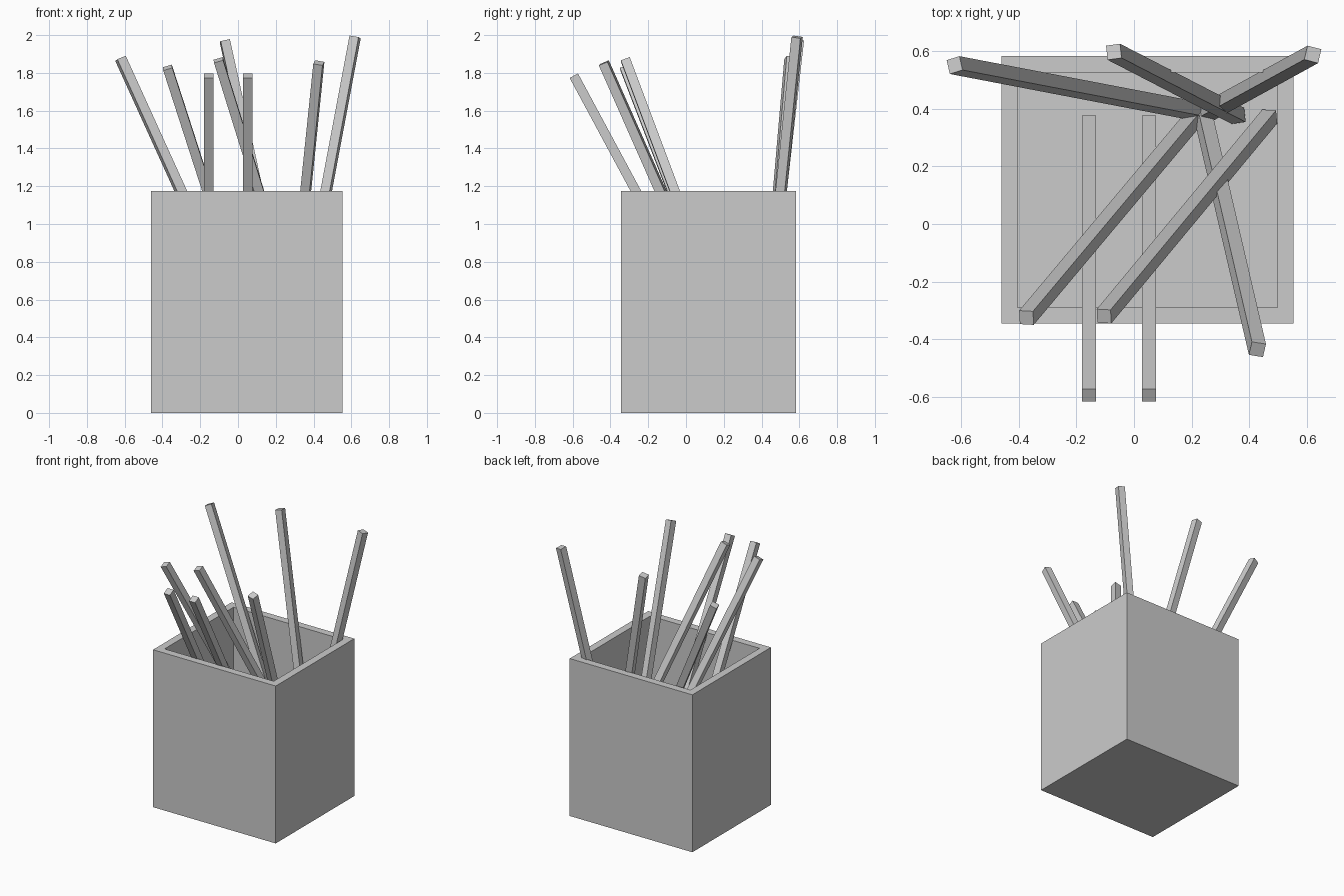
import bpy, bmesh
from math import radians
from mathutils import Vector, Quaternion, Matrix

if "Cube" in bpy.data.objects:
    bpy.data.objects.remove(bpy.data.objects["Cube"])


def finish(bm, name):
    bmesh.ops.recalc_face_normals(bm, faces=bm.faces)
    mesh = bpy.data.meshes.new(name)
    bm.to_mesh(mesh)
    bm.free()
    obj = bpy.data.objects.new(name, mesh)
    bpy.context.collection.objects.link(obj)
    return obj


def add_cube(bm, matrix):
    return bmesh.ops.create_cube(bm, size=1.0, matrix=matrix)


# Open square holder: a block whose top is inset and pushed down to a thin floor
X0, X1, Y0, Y1, H = -0.46, 0.553, -0.345, 0.582, 1.175
WALL, FLOOR = 0.056, 0.01
bm = bmesh.new()
add_cube(bm, Matrix.Translation(((X0 + X1) / 2, (Y0 + Y1) / 2, H / 2))
         @ Matrix.Diagonal((X1 - X0, Y1 - Y0, H, 1)))
top = max(bm.faces, key=lambda f: f.calc_center_median().z)
bmesh.ops.inset_region(bm, faces=[top], thickness=WALL, use_even_offset=True)
cavity = bmesh.ops.extrude_face_region(bm, geom=[top])
bmesh.ops.delete(bm, geom=[top], context='FACES_ONLY')
verts = [g for g in cavity['geom'] if isinstance(g, bmesh.types.BMVert)]
bmesh.ops.translate(bm, verts=verts, vec=(0, 0, FLOOR - H))
finish(bm, "holder")


# Square sticks leaning from the holder floor: base centre, tip centre, roll
def stick(name, base, tip, roll, width=0.05):
    base, tip = Vector(base), Vector(tip)
    axis = tip - base
    turn = Vector((0, 0, 1)).rotation_difference(axis) @ Quaternion((0, 0, 1), radians(roll))
    bm = bmesh.new()
    add_cube(bm, Matrix.Translation((base + tip) / 2) @ turn.to_matrix().to_4x4()
             @ Matrix.Diagonal((width, width, axis.length, 1)))
    finish(bm, name)


Z = 0.022
sticks = [
    ((0.22, 0.39, Z), (-0.622, 0.551, 1.877), 15),
    ((0.36, 0.375, Z), (-0.07, 0.597, 1.97), 7),
    ((0.25, 0.385, Z), (0.62, 0.588, 1.99), -14),
    ((0.24, 0.375, Z), (0.428, -0.435, 1.853), -11),
    ((0.21, 0.37, Z), (-0.373, -0.325, 1.828), 0),
    ((0.47, 0.372, Z), (-0.104, -0.32, 1.868), 0),
    ((-0.156, 0.355, Z), (-0.156, -0.594, 1.785), 0),
    ((0.052, 0.355, Z), (0.052, -0.594, 1.785), 0),
]
for i, (base, tip, roll) in enumerate(sticks, 1):
    stick(f"stick_{i}", base, tip, roll)
